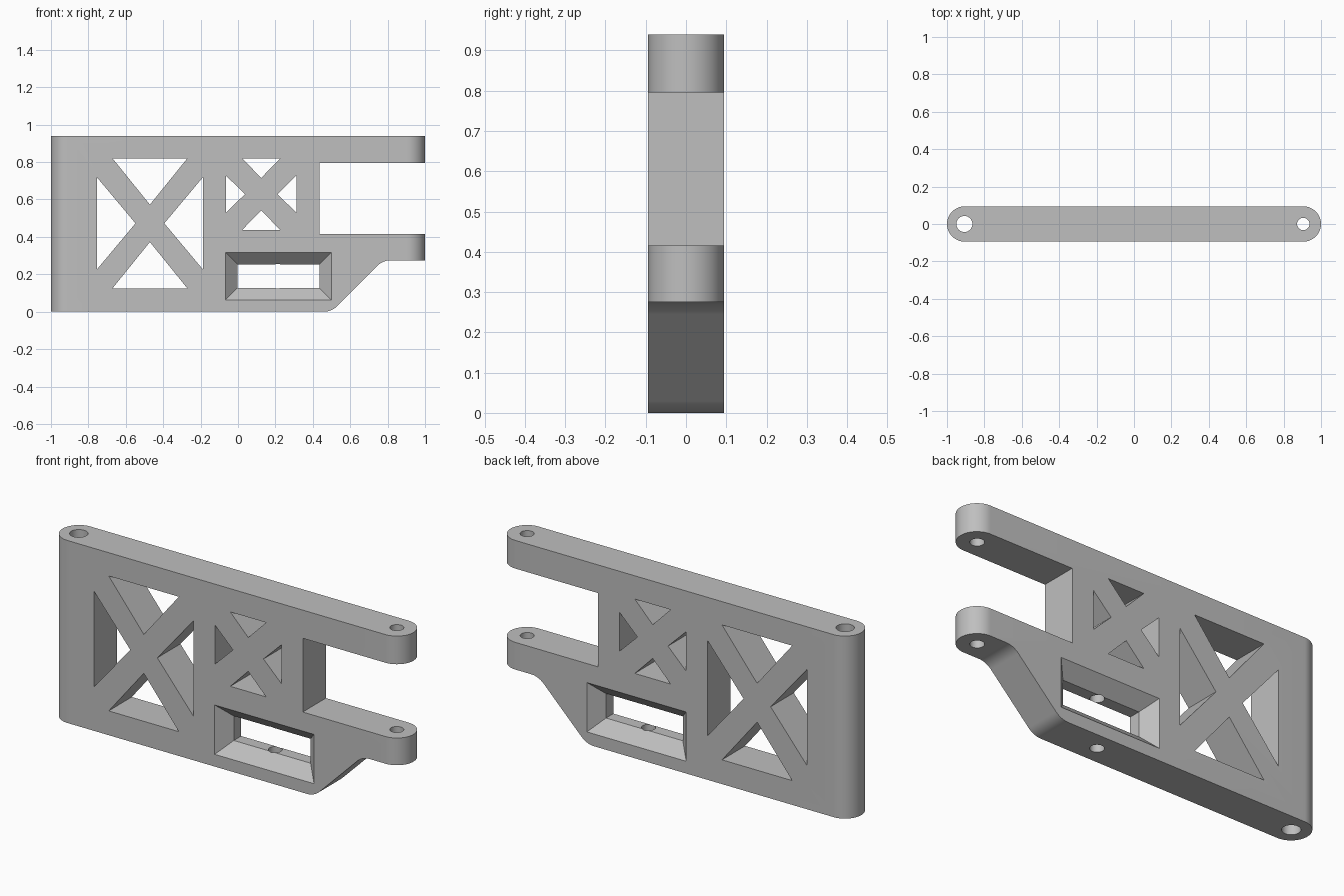
import bpy, bmesh, math
from mathutils import Vector

if "Cube" in bpy.data.objects:
    bpy.data.objects.remove(bpy.data.objects["Cube"])

HALF = 0.094     # half thickness
H = 0.94         # overall height

grey = bpy.data.materials.new("plain grey")
grey.diffuse_color = (0.52, 0.52, 0.52, 1)
grey.use_nodes = True
grey.node_tree.nodes["Principled BSDF"].inputs["Base Color"].default_value = grey.diffuse_color


def loft(name, rings):
    """Closed solid through matching rings of points."""
    bm = bmesh.new()
    vs = [[bm.verts.new(p) for p in ring] for ring in rings]
    n = len(vs[0])
    for a, b in zip(vs, vs[1:]):
        for i in range(n):
            j = (i + 1) % n
            bm.faces.new((a[i], a[j], b[j], b[i]))
    bm.faces.new(vs[0][::-1])
    bm.faces.new(vs[-1])
    bmesh.ops.recalc_face_normals(bm, faces=bm.faces)
    me = bpy.data.meshes.new(name)
    bm.to_mesh(me)
    bm.free()
    me.materials.append(grey)
    ob = bpy.data.objects.new(name, me)
    bpy.context.collection.objects.link(ob)
    return ob


def through_y(name, pts, d):
    return loft(name, [[(x, y, z) for x, z in pts] for y in (-d, d)])


def along_z(name, pts, z0, z1):
    return loft(name, [[(x, y, z) for x, y in pts] for z in (z0, z1)])


def arc(cx, cy, r, a0, a1, n):
    return [(cx + r * math.cos(math.radians(a0 + (a1 - a0) * i / n)),
             cy + r * math.sin(math.radians(a0 + (a1 - a0) * i / n))) for i in range(n + 1)]


def combine(ob, cutter, op="DIFFERENCE"):
    mod = ob.modifiers.new("cut", "BOOLEAN")
    mod.operation, mod.solver, mod.object = op, "EXACT", cutter
    bpy.context.view_layer.objects.active = ob
    bpy.ops.object.modifier_apply(modifier=mod.name)
    bpy.data.objects.remove(cutter)


# Bar with fully rounded ends, full height
R = HALF
body = along_z("bracket_body", arc(1 - R, 0, R, -90, 90, 32) + arc(-1 + R, 0, R, 90, 270, 32), 0, H)

# Side profile: two tabs on the right, filleted slope underneath
r = 0.1
t = r * math.tan(math.radians(22.5))
profile = [(-1.1, 0)]
profile += arc(0.5 - t, r, r, -90, -45, 8)
profile += arc(0.775 + t, 0.275 - r, r, 135, 90, 8)
profile += [(1.1, 0.275), (1.1, 0.415), (0.435, 0.415), (0.435, 0.795), (1.1, 0.795), (1.1, H), (-1.1, H)]
combine(body, through_y("side_profile", profile, 0.2), "INTERSECT")


# Triangular openings that leave X bracing
def bracing(x0, x1, z0, z1, wx, wz, gx, gz):
    """wx, wz: half bases of the triangles; gx, gz: tip offsets from the centre."""
    cx, cz = (x0 + x1) / 2, (z0 + z1) / 2
    for z, s in ((z0, -1), (z1, 1)):
        combine(body, through_y("opening", [(cx - wx, z), (cx + wx, z), (cx, cz + s * gz)], 0.2))
    for x, s in ((x0, -1), (x1, 1)):
        combine(body, through_y("opening", [(x, cz - wz), (x, cz + wz), (cx + s * gx, cz)], 0.2))


bracing(-0.755, -0.187, 0.125, 0.82, 0.2, 0.247, 0.077, 0.1)
bracing(-0.065, 0.313, 0.437, 0.82, 0.102, 0.1, 0.087, 0.087)

# Window that flares out toward both faces
e = 0.01
rings = []
for y, g in ((-HALF - e, 0.064 + e), (-0.03, 0), (0.03, 0), (HALF + e, 0.064 + e)):
    x0, x1, z0, z1 = -0.003 - g, 0.435 + g, 0.127 - g, 0.253 + g
    rings.append([(x0, y, z0), (x1, y, z0), (x1, y, z1), (x0, y, z1)])
combine(body, loft("window", rings))

# Vertical pin holes
for x, rad, z0, z1 in ((-0.907, 0.043, -0.1, 1.1), (0.905, 0.033, 0.2, 1.1), (0.213, 0.033, -0.1, 0.36)):
    combine(body, along_z("pin_hole", arc(x, 0, rad, 0, 360 - 11.25, 31), z0, z1))

# Smooth curved walls, keep edges sharp
bpy.ops.object.select_all(action="DESELECT")
body.select_set(True)
bpy.context.view_layer.objects.active = body
bpy.ops.object.shade_smooth_by_angle(angle=math.radians(30))
